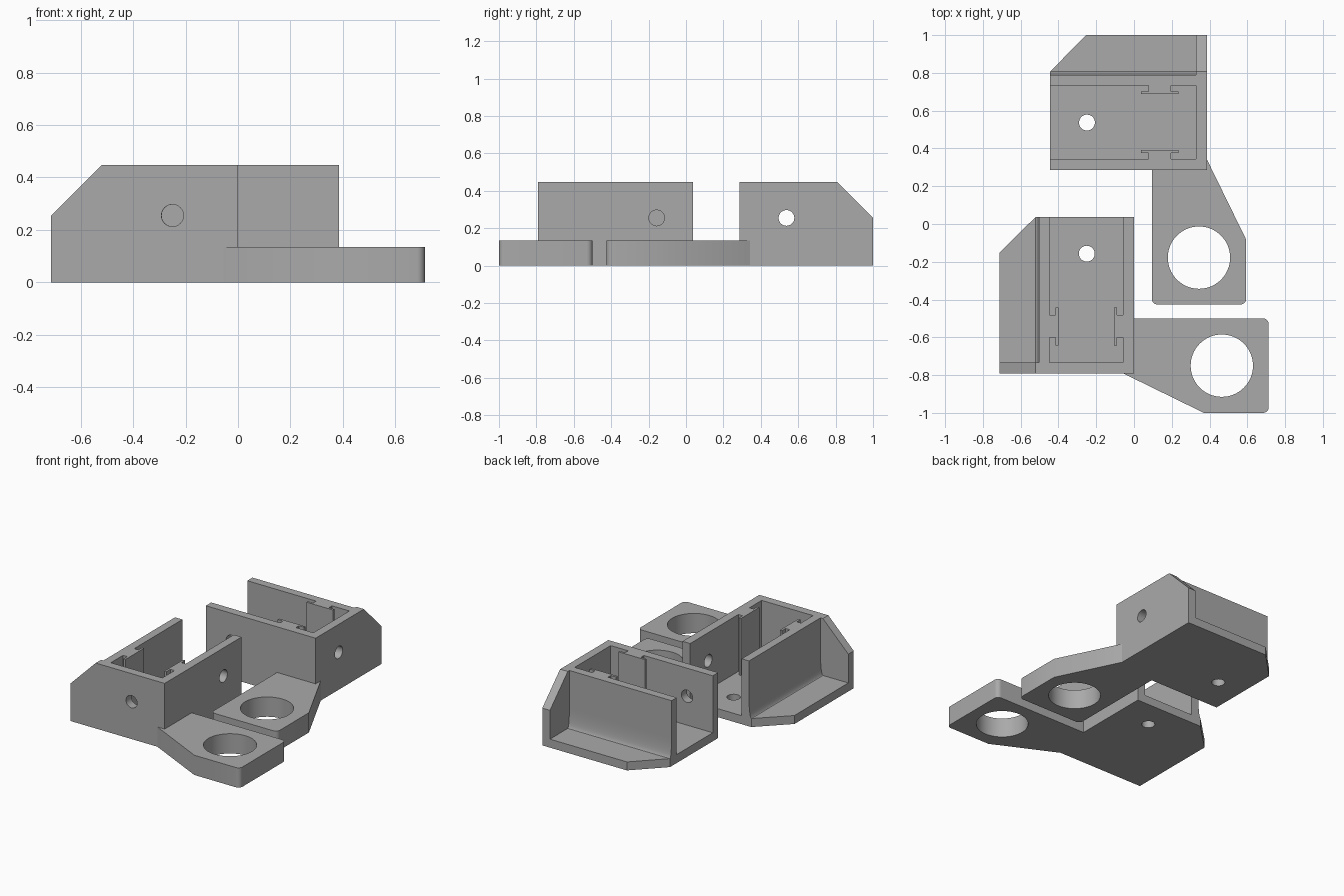
import bpy, bmesh, math
from mathutils import Matrix, Vector

cube = bpy.data.objects.get("Cube")
if cube:
    bpy.data.objects.remove(cube, do_unlink=True)

grey = bpy.data.materials.new("plain_grey")
grey.use_nodes = True
colour = (0.4, 0.4, 0.4, 1)
grey.diffuse_color = colour
grey.node_tree.nodes["Principled BSDF"].inputs["Base Color"].default_value = colour

T = 0.058            # wall and floor thickness
TOP = 0.447          # wall height
LENGTH = 0.83        # along the channel, from the open end
WIDTH = 0.713        # across the channel, to the flange edge
WALL = 0.447         # inner face of the flange-side wall
END = LENGTH - T     # inner face of the end wall
ARM_H = 0.135


def circle(a, b, r, n=48):
    return [(a + r * math.cos(2 * math.pi * i / n),
             b + r * math.sin(2 * math.pi * i / n)) for i in range(n)]


def rounded(a, b, r, start, n=8):
    """Quarter-circle corner around (a, b)."""
    return [(a + r * math.cos(start + math.pi / 2 * i / n),
             b + r * math.sin(start + math.pi / 2 * i / n)) for i in range(n + 1)]


def prism(name, outline, axes, lo, hi, frame, holes=()):
    """Extrude an outline with holes; axes gives the two drawing axes, then depth."""
    order = ["uvz".index(c) for c in axes]

    def place(a, b, c):
        p = Vector((0, 0, 0))
        for i, value in zip(order, (a, b, c)):
            p[i] = value
        return p

    bm = bmesh.new()
    edges = []
    for loop in [outline, *holes]:
        vs = [bm.verts.new(place(a, b, lo)) for a, b in loop]
        edges += [bm.edges.new((vs[i - 1], vs[i])) for i in range(len(vs))]
    normal = place(0, 0, 1)
    bmesh.ops.triangle_fill(bm, edges=edges, use_beauty=True, normal=normal)
    ext = bmesh.ops.extrude_face_region(bm, geom=bm.faces[:], use_keep_orig=True)
    top = [g for g in ext["geom"] if isinstance(g, bmesh.types.BMVert)]
    bmesh.ops.translate(bm, verts=top, vec=normal * (hi - lo))
    bm.transform(frame)
    bmesh.ops.recalc_face_normals(bm, faces=bm.faces[:])
    for f in bm.faces:
        f.smooth = True
    mesh = bpy.data.meshes.new(name)
    bm.to_mesh(mesh)
    bm.free()
    mesh.set_sharp_from_angle(angle=math.radians(30))
    mesh.materials.append(grey)
    obj = bpy.data.objects.new(name, mesh)
    bpy.context.scene.collection.objects.link(obj)
    return obj


def bracket(side, frame):
    def part(name, *args, **kw):
        prism(side + "_" + name, *args, frame, **kw)

    # Floor with the clipped flange corner
    part("floor", [(0, 0), (LENGTH, 0), (LENGTH, WIDTH), (0.19, WIDTH), (0, 0.52)],
         "uvz", 0, T, holes=[circle(0.195, 0.25, 0.042)])

    # Plain side wall
    part("side_wall", [(0, T), (END, T), (END, TOP), (0, TOP)],
         "uzv", 0, T, holes=[circle(0.195, 0.255, 0.042)])

    # Flange-side wall, flaring slightly at its foot
    flare = [(0.521 - 0.018 * math.sin(k * math.pi / 16),
              T + 0.13 * (1 - math.cos(k * math.pi / 16))) for k in range(9)]
    part("flange_wall", flare + [(0.503, TOP), (WALL, TOP), (WALL, T)], "vzu", 0, END)

    # End wall with the sloped outer corner
    part("end_wall", [(0, T), (WIDTH, T), (WIDTH, 0.255), (0.521, TOP), (0, TOP)],
         "vzu", END, LENGTH, holes=[circle(0.25, 0.255, 0.042)])

    # T-shaped ribs facing each other inside the channel
    rib = [(0.52, 0), (0.52, 0.032), (0.48, 0.032), (0.48, 0.047),
           (0.68, 0.047), (0.68, 0.032), (0.64, 0.032), (0.64, 0)]
    part("side_rib", [(u, T + v) for u, v in rib], "uvz", T, TOP)
    part("flange_rib", [(u, WALL - v) for u, v in rib], "uvz", T, TOP)

    # Mounting arm with rounded outer corners and a large hole
    r, near, far = 0.03, 0.538, 1.038
    arm = [(near, 0)]
    arm += rounded(near + r, r - WIDTH, r, math.pi)
    arm += rounded(far - r, r - WIDTH, r, math.pi * 1.5)
    arm += [(far, -0.37), (LENGTH, 0.055), (LENGTH, 0)]
    part("arm", arm, "uvz", 0, ARM_H, holes=[circle(0.788, -0.465, 0.165, 64)])


# The two brackets are mirror images, turned a quarter apart
bracket("rear", Matrix.Translation((-0.444, 0.287, 0)))
swap = Matrix(((0, -1, 0, 0), (-1, 0, 0, 0), (0, 0, 1, 0), (0, 0, 0, 1)))
bracket("front", Matrix.Translation((0, 0.038, 0)) @ swap)
